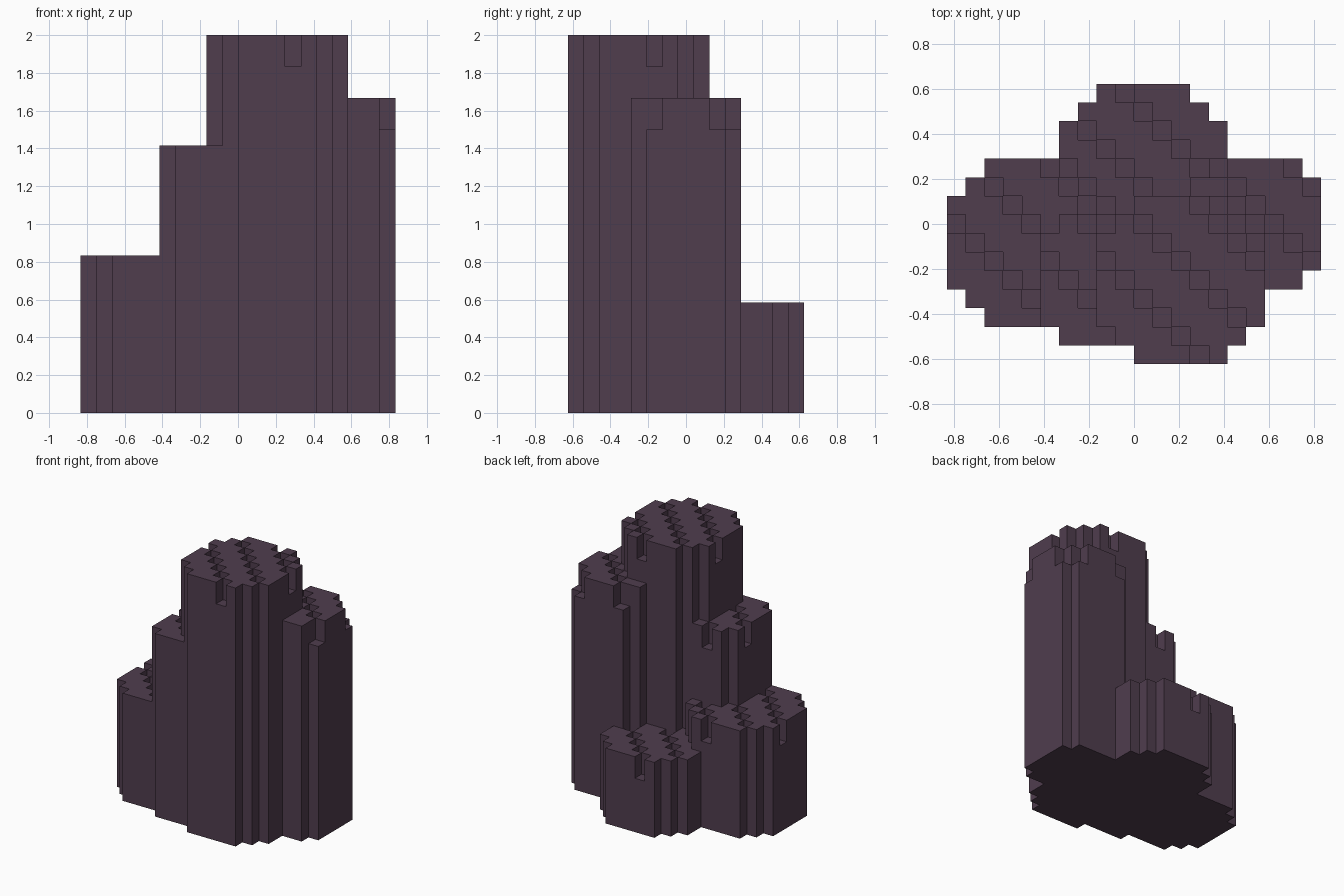
import bpy
import bmesh

cube = bpy.data.objects.get("Cube")
if cube:
    bpy.data.objects.remove(cube)

UNIT = 1 / 12           # edge of one block
CENTRE_I, CENTRE_J = 10, 7.5
GROOVE_DEPTH = 2
GROOVE_STEP = 4

# name: centre cell, radius, height in blocks, groove phase
PILLARS = {
    "tall_pillar": (12, 4, 4, 24, 1),
    "right_pillar": (16, 7, 3, 20, 0),
    "middle_pillar": (8, 4, 3, 17, 2),
    "left_pillar": (4, 6, 4, 10, 3),
    "back_pillar": (10, 10, 4, 7, 3),
}

stone = bpy.data.materials.new("dark_purple_stone")
stone.use_nodes = True
colour = (0.080, 0.047, 0.076, 1)
stone.diffuse_color = colour
bsdf = next(n for n in stone.node_tree.nodes if n.type == "BSDF_PRINCIPLED")
bsdf.inputs["Base Color"].default_value = colour
bsdf.inputs["Roughness"].default_value = 0.9


def footprint(ci, cj, radius):
    """Cells of an eight-sided stepped pillar."""
    for di in range(-radius, radius + 1):
        for dj in range(-radius, radius + 1):
            if abs(di) + abs(dj) <= radius + 2:
                yield ci + di, cj + dj


# Each cell belongs to the highest pillar; diagonal grooves cut the tops
heights, owner = {}, {}
for name, (ci, cj, radius, top, phase) in PILLARS.items():
    for cell in footprint(ci, cj, radius):
        grooved = sum(cell) % GROOVE_STEP == phase
        h = top - GROOVE_DEPTH if grooved else top
        if h > heights.get(cell, 0):
            heights[cell], owner[cell] = h, name


def add_face(bm, corners):
    bm.faces.new([bm.verts.new(((i - CENTRE_I) * UNIT, (j - CENTRE_J) * UNIT, k * UNIT))
                  for i, j, k in corners])


def build_pillar(name):
    bm = bmesh.new()
    for (i, j), h in heights.items():
        if owner[i, j] != name:
            continue
        ring = [(i, j), (i + 1, j), (i + 1, j + 1), (i, j + 1)]
        # Top and underside
        add_face(bm, [(x, y, h) for x, y in ring])
        add_face(bm, [(x, y, 0) for x, y in reversed(ring)])
        # Walls wherever the neighbouring cell is lower
        sides = [(0, -1), (1, 0), (0, 1), (-1, 0)]
        for n, (di, dj) in enumerate(sides):
            low = heights.get((i + di, j + dj), 0)
            if low < h:
                a, b = ring[n], ring[(n + 1) % 4]
                add_face(bm, [(*a, low), (*b, low), (*b, h), (*a, h)])
    bmesh.ops.remove_doubles(bm, verts=bm.verts, dist=UNIT / 100)
    mesh = bpy.data.meshes.new(name)
    bm.to_mesh(mesh)
    bm.free()
    mesh.materials.append(stone)
    bpy.context.collection.objects.link(bpy.data.objects.new(name, mesh))


for pillar in PILLARS:
    build_pillar(pillar)
